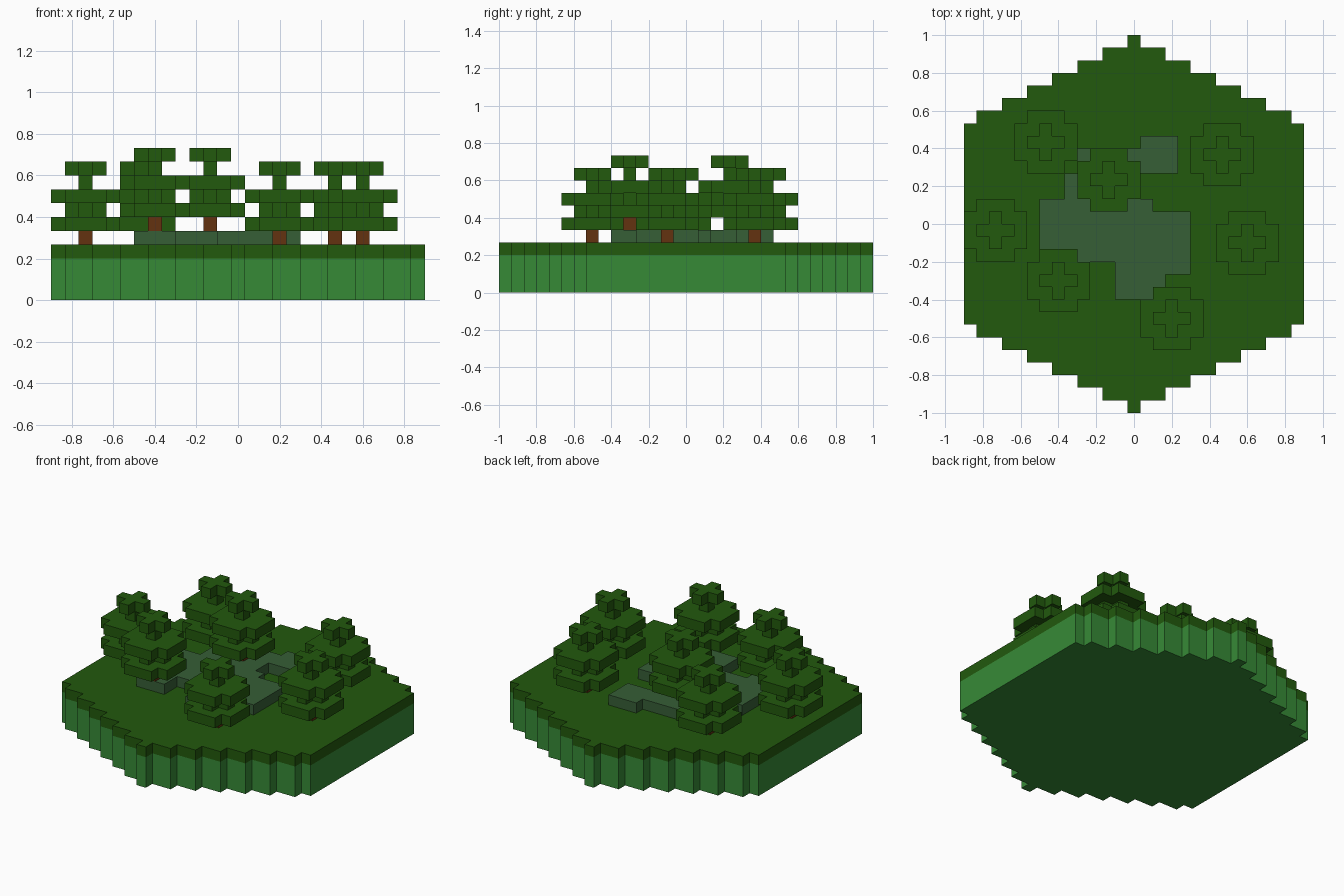
import bpy
import bmesh

if "Cube" in bpy.data.objects:
    bpy.data.objects.remove(bpy.data.objects["Cube"], do_unlink=True)

U = 2 / 30  # one block


def material(name, rgb):
    m = bpy.data.materials.new(name)
    m.use_nodes = True
    m.diffuse_color = (*rgb, 1)
    bsdf = next(n for n in m.node_tree.nodes if n.type == 'BSDF_PRINCIPLED')
    bsdf.inputs["Base Color"].default_value = (*rgb, 1)
    return m


LIGHT_GREEN = material("light_green", (0.037, 0.254, 0.037))
DARK_GREEN = material("dark_green", (0.016, 0.100, 0.004))
MOSSY_GREY = material("mossy_grey", (0.037, 0.112, 0.037))
BROWN = material("bark_brown", (0.127, 0.032, 0.005))


def stepped(corners):
    """Full stair-stepped outline from the outer corners of one quadrant."""
    q = [corners[0]]
    for (w1, h1), (w2, h2) in zip(corners, corners[1:]):
        q += [(w2, h1), (w2, h2)]
    half = q + [(-x, y) for x, y in reversed(q)]
    return half + [(-x, -y) for x, y in half]


def slab_mesh(name, layers, mat):
    """Stack of vertical prisms; each layer is (outline, bottom, top) in blocks."""
    bm = bmesh.new()
    for outline, z0, z1 in layers:
        low = [bm.verts.new((x * U, y * U, z0 * U)) for x, y in outline]
        high = [bm.verts.new((x * U, y * U, z1 * U)) for x, y in outline]
        bm.faces.new(low[::-1])
        bm.faces.new(high)
        n = len(outline)
        for i in range(n):
            j = (i + 1) % n
            bm.faces.new((low[i], low[j], high[j], high[i]))
    mesh = bpy.data.meshes.new(name)
    bm.to_mesh(mesh)
    bm.free()
    mesh.materials.append(mat)
    return mesh


def place(name, mesh, x=0, y=0, z=0):
    ob = bpy.data.objects.new(name, mesh)
    ob.location = (x * U, y * U, z * U)
    bpy.context.collection.objects.link(ob)
    return ob


# Hexagonal ground tile: soil with a turf layer
hexagon = stepped([(13.5, 8), (12.5, 9), (10.5, 10), (8.5, 11),
                   (6.5, 12), (4.5, 13), (2.5, 14), (0.5, 15)])
place("ground_base", slab_mesh("ground_base", [(hexagon, 0, 3)], LIGHT_GREEN))
place("turf", slab_mesh("turf", [(hexagon, 3, 4)], DARK_GREEN))

# Raised stone patch
patch = [(-1.5, -6), (2.5, -6), (2.5, -4), (4.5, -4), (4.5, 1), (1.5, 1),
         (1.5, 2), (0.5, 2), (0.5, 4), (3.5, 4), (3.5, 7), (0.5, 7),
         (0.5, 6), (-4.5, 6), (-4.5, 4), (-5.5, 4), (-5.5, 2), (-7.5, 2),
         (-7.5, -5), (-4.5, -5), (-4.5, -3), (-1.5, -3)]
place("stone_patch", slab_mesh("stone_patch", [(patch, 4, 5)], MOSSY_GREY))

# Trees: tiered leaves on a one-block trunk
disc = stepped([(2.5, 1.5), (1.5, 2.5)])
cross = stepped([(1.5, 0.5), (0.5, 1.5)])
block = stepped([(0.5, 0.5)])
trunk = slab_mesh("trunk", [(block, 0, 1)], BROWN)
leaves = slab_mesh("leaves", [(disc, 1, 2), (cross, 2, 3), (disc, 3, 4),
                              (block, 4, 5), (cross, 5, 6)], DARK_GREEN)

trees = [(-7, 6.5, 4), (-2, 3.5, 5), (7, 5.5, 4), (9, -1.5, 4),
         (3, -7.5, 4), (-6, -4.5, 5), (-11, -0.5, 4)]
for i, pos in enumerate(trees, 1):
    place(f"tree_{i}_trunk", trunk, *pos)
    place(f"tree_{i}_leaves", leaves, *pos)
